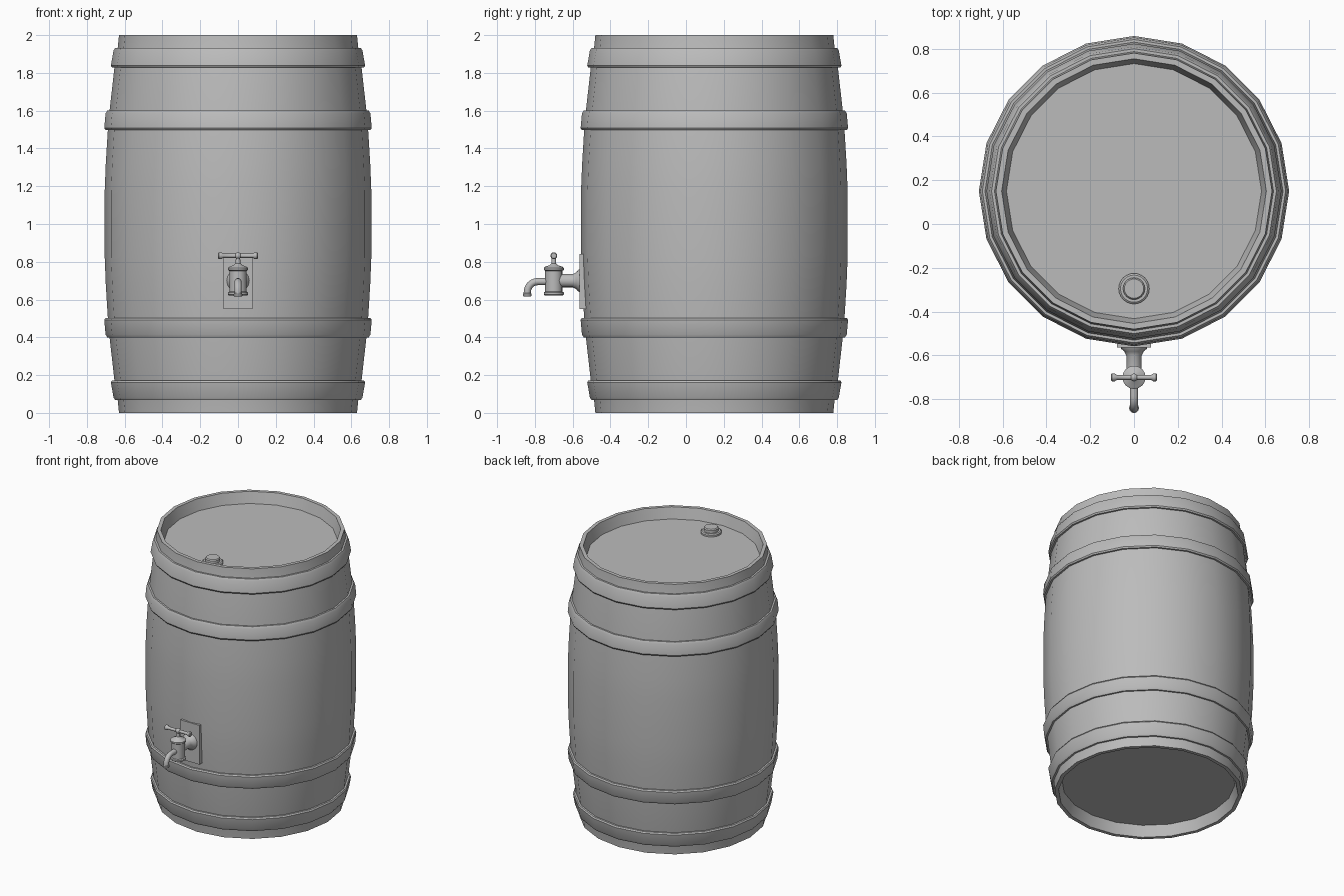
import bpy, bmesh, math
from mathutils import Matrix, Vector

if "Cube" in bpy.data.objects:
    bpy.data.objects.remove(bpy.data.objects["Cube"], do_unlink=True)

grey = bpy.data.materials.new("plain grey")
grey.use_nodes = True
GREY = (0.5, 0.5, 0.5, 1)
grey.diffuse_color = GREY
grey.node_tree.nodes["Principled BSDF"].inputs["Base Color"].default_value = GREY

BARREL = Vector((0, 0.15, 0))
TAP_Y = -0.70


def finish(name, bm, angle=35):
    bmesh.ops.recalc_face_normals(bm, faces=bm.faces)
    mesh = bpy.data.meshes.new(name)
    bm.to_mesh(mesh)
    bm.free()
    mesh.materials.append(grey)
    obj = bpy.data.objects.new(name, mesh)
    bpy.context.collection.objects.link(obj)
    bpy.ops.object.select_all(action="DESELECT")
    obj.select_set(True)
    bpy.context.view_layer.objects.active = obj
    bpy.ops.object.shade_smooth_by_angle(angle=math.radians(angle))
    return obj


def lathe(name, profile, origin, sides=20, axis="Z", closed=False):
    """Turn (radius, height) points around an axis; open ends are capped."""
    bm = bmesh.new()
    rings = []
    for r, h in profile:
        rings.append([bm.verts.new((r * math.cos(a), r * math.sin(a), h))
                      for a in (2 * math.pi * i / sides for i in range(sides))])
    pairs = list(zip(rings, rings[1:]))
    if closed:
        pairs.append((rings[-1], rings[0]))
    for low, high in pairs:
        for i in range(sides):
            j = (i + 1) % sides
            bm.faces.new((low[i], low[j], high[j], high[i]))
    if not closed:
        bm.faces.new(rings[0])
        bm.faces.new(rings[-1])
    turn = {"Z": Matrix(), "X": Matrix.Rotation(math.pi / 2, 4, "Y"),
            "-Y": Matrix.Rotation(math.pi / 2, 4, "X")}[axis]
    bm.transform(Matrix.Translation(origin) @ turn)
    return finish(name, bm)


# Bulging shell with recessed ends
half = [(0.582, 0.92), (0.604, 1.0), (0.63, 1.0), (0.637, 0.93), (0.654, 0.83),
        (0.68, 0.6), (0.689, 0.5), (0.7, 0.32), (0.706, 0.17)]
shell = [(r, 1 - h) for r, h in half] + [(r, 1 + h) for r, h in reversed(half)]
lathe("barrel_shell", shell, BARREL)

# Hoops, mirrored about the middle
for place, wide, narrow, near, far in (("inner", 0.708, 0.698, 0.498, 0.6),
                                       ("end", 0.673, 0.656, 0.828, 0.933)):
    for side, s in (("upper", 1), ("lower", -1)):
        hoop = [(wide - 0.035, near), (wide - 0.006, near), (wide, near + 0.01),
                (narrow + 0.003, far - 0.015), (narrow - 0.006, far), (narrow - 0.035, far)]
        lathe(f"{side}_{place}_hoop", [(r, 1 + s * h) for r, h in hoop], BARREL, closed=True)

# Bung in the lid
lathe("bung", [(0.07, 1.91), (0.07, 1.932), (0.062, 1.938), (0.05, 1.938),
               (0.05, 1.958), (0.044, 1.965)], (0, -0.295, 0), 24)

# Tap mounting plate
bm = bmesh.new()
bmesh.ops.create_cube(bm, size=1, matrix=Matrix.Translation((0, -0.545, 0.695))
                      @ Matrix.Diagonal((0.156, 0.036, 0.29, 1)))
finish("tap_plate", bm)

# Tap neck and body
lathe("tap_neck", [(0.062, 0.555), (0.058, 0.57), (0.044, 0.582), (0.035, 0.6), (0.035, 0.69)],
      (0, 0, 0.7), 16, "-Y")
lathe("tap_body", [(0.048, 0.622), (0.053, 0.626), (0.053, 0.637), (0.046, 0.642), (0.046, 0.752),
                   (0.053, 0.757), (0.053, 0.768), (0.045, 0.774), (0.022, 0.782), (0.013, 0.792),
                   (0.011, 0.83)], (0, TAP_Y, 0), 16)

# Handle with rounded knob
bar = [(0.014, 0.105), (0.018, 0.1), (0.018, 0.088), (0.011, 0.078), (0.011, 0.02)]
lathe("tap_handle", bar + [(r, -x) for r, x in reversed(bar)], (0, TAP_Y, 0.832), 12, "X")
bm = bmesh.new()
bmesh.ops.create_uvsphere(bm, u_segments=12, v_segments=8, radius=0.018,
                          matrix=Matrix.Translation((0, TAP_Y, 0.832)))
finish("tap_knob", bm, 60)

# Curved spout swept along an arc
bm = bmesh.new()
path = [(TAP_Y - 0.02, 0.695, 0), (-0.785, 0.695, 0)]
for i in range(1, 7):
    a = math.pi / 2 * i / 6
    path.append((-0.785 - 0.055 * math.sin(a), 0.64 + 0.055 * math.cos(a), a))
path.append((-0.841, 0.622, math.pi / 2))
rings = []
for y, z, a in path:
    rings.append([bm.verts.new((0.019 * math.cos(t), y + 0.019 * math.sin(t) * -math.sin(a),
                                z + 0.019 * math.sin(t) * math.cos(a)))
                  for t in (2 * math.pi * k / 12 for k in range(12))])
for first, second in zip(rings, rings[1:]):
    for k in range(12):
        bm.faces.new((first[k], first[k - 1], second[k - 1], second[k]))
bm.faces.new(rings[0])
bm.faces.new(rings[-1])
finish("tap_spout", bm)
lathe("spout_lip", [(0.02, 0.617), (0.023, 0.62), (0.023, 0.63), (0.019, 0.635)],
      (0, -0.84, 0), 12)
